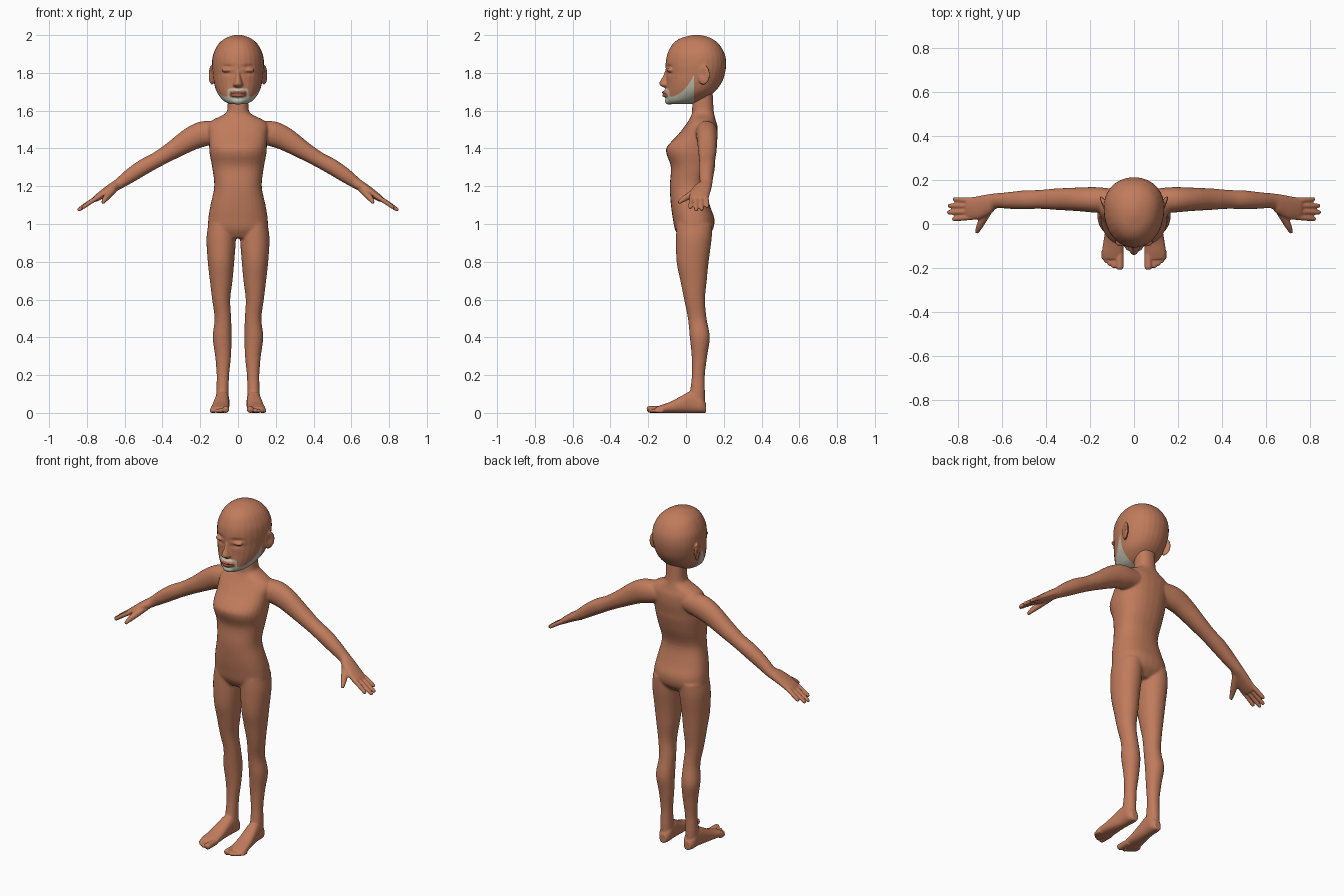
import bpy, bmesh, math
from mathutils import Vector, Matrix

if "Cube" in bpy.data.objects:
    bpy.data.objects.remove(bpy.data.objects["Cube"])

SIDES = 28


def material(name, rgb):
    m = bpy.data.materials.new(name)
    m.diffuse_color = (*rgb, 1)
    m.use_nodes = True
    m.node_tree.nodes["Principled BSDF"].inputs["Base Color"].default_value = m.diffuse_color
    return m


SKIN = material("skin", (0.53, 0.20, 0.108))
BEARD = material("pale_beard", (0.52, 0.52, 0.42))
LIPS = material("lips", (0.38, 0.115, 0.075))


def spline(rows, steps):
    """Catmull-Rom interpolation of rows of numbers."""
    out, n = [], len(rows)
    for i in range(n - 1):
        a, b, c, d = (rows[max(0, min(n - 1, i + k))] for k in (-1, 0, 1, 2))
        for s in range(steps):
            t = s / steps
            out.append([0.5 * (2*q + (r-p)*t + (2*p-5*q+4*r-w)*t*t + (3*q-p-3*r+w)*t**3)
                        for p, q, r, w in zip(a, b, c, d)])
    return out + [list(rows[-1])]


def loft(bm, rings, power=2.0, side=1, steps=4):
    """Skin closed rings; a ring is centre, u axis, v axis, opposite v axis."""
    prev, e = None, 2 / power
    for row in spline([[x for v in r for x in v] for r in rings], steps):
        c, u, v, w = (Vector(row[i:i + 3]) for i in (0, 3, 6, 9))
        ring = []
        for k in range(SIDES):
            a = math.tau * k / SIDES
            cs, sn = math.cos(a), math.sin(a)
            p = c + u * math.copysign(abs(cs)**e, cs) + (v if sn > 0 else w) * abs(sn)**e
            ring.append(bm.verts.new((p.x * side, p.y, p.z)))
        if prev:
            for k in range(SIDES):
                j = (k + 1) % SIDES
                bm.faces.new((prev[k], prev[j], ring[j], ring[k]))
        else:
            bm.faces.new(ring[::-1])
        prev = ring
    bm.faces.new(prev)


def level(z, rx, front, mid, back, x=0):
    """Horizontal ring with separate front and back depth."""
    return (x, mid, z), (rx, 0, 0), (0, back - mid, 0), (0, front - mid, 0)


def tube(points):
    """Rings across a path of (x, y, z, height radius, width radius)."""
    out = []
    for i, (x, y, z, rh, rw) in enumerate(points):
        a, b = points[max(0, i - 1)], points[min(len(points) - 1, i + 1)]
        d = (Vector(b[:3]) - Vector(a[:3])).normalized()
        u = Vector((0, 1, 0)) if abs(d.y) < 0.6 else Vector((1, 0, 0))
        u = (u - d * u.dot(d)).normalized()
        v = d.cross(u)
        out.append(((x, y, z), u * rw, v * rh, -v * rh))
    return out


def blob(bm, c, r, turn=0):
    m = Matrix.Translation(c) @ Matrix.Rotation(turn, 4, 'Z') @ Matrix.Diagonal((*r, 1))
    bmesh.ops.create_uvsphere(bm, u_segments=24, v_segments=16, radius=1, matrix=m)


def fuse(name, bm, voxel, weight):
    """Union the closed pieces into one smooth skin."""
    bmesh.ops.recalc_face_normals(bm, faces=bm.faces)
    me = bpy.data.meshes.new(name)
    bm.to_mesh(me)
    bm.free()
    ob = bpy.data.objects.new(name, me)
    bpy.context.collection.objects.link(ob)

    def bake():
        dg = bpy.context.evaluated_depsgraph_get()
        new = bpy.data.meshes.new_from_object(ob.evaluated_get(dg))
        ob.modifiers.clear()
        ob.data = new

    mod = ob.modifiers.new("fuse", 'REMESH')
    mod.mode, mod.voxel_size = 'VOXEL', voxel
    bake()
    group = ob.vertex_groups.new(name="soft")
    soft = [v.index for v in ob.data.vertices if weight(v.co)]
    group.add(soft, 1, 'REPLACE')
    for its, grp in ((14, "soft"), (2, "")):
        mod = ob.modifiers.new("smooth", 'SMOOTH')
        mod.iterations, mod.vertex_group = its, grp
    bake()
    ob.data.materials.clear()
    ob.data.materials.append(SKIN)
    for p in ob.data.polygons:
        p.use_smooth = True
        p.material_index = 0
    return ob


# Torso and neck
bm = bmesh.new()
loft(bm, [level(*r) for r in (
    (.925, .12, -.03, .04, .10), (.97, .156, -.058, .04, .142), (1.03, .157, -.07, .04, .15),
    (1.1, .146, -.08, .03, .126), (1.2, .126, -.086, .02, .106), (1.3, .137, -.08, .03, .137),
    (1.37, .15, -.103, .03, .155), (1.41, .153, -.10, .04, .16), (1.47, .155, -.045, .06, .168),
    (1.52, .16, -.005, .08, .166), (1.55, .135, .015, .085, .157), (1.58, .075, .03, .09, .15),
    (1.61, .056, .032, .09, .146), (1.72, .056, .04, .09, .14))], 2.3)

for s in (1, -1):
    # Legs
    loft(bm, [level(z, rx, f, (f + b) / 2, b, x) for z, x, rx, f, b in (
        (1.0, .085, .072, -.05, .14), (.92, .089, .078, -.053, .136), (.8, .09, .07, -.05, .12),
        (.7, .089, .06, -.03, .11), (.6, .089, .048, -.01, .101), (.5, .08, .044, .01, .109),
        (.4, .084, .05, .02, .126), (.3, .079, .042, .03, .112), (.2, .08, .033, .031, .1),
        (.12, .082, .033, .022, .1), (.05, .082, .034, .01, .1))], 2.1, s)
    # Feet
    loft(bm, [((x, y, h / 2), (rx, 0, 0), (0, 0, h / 2), (0, 0, -h / 2)) for y, x, rx, h in (
        (.106, .08, .02, .05), (.08, .081, .035, .09), (.03, .083, .037, .115),
        (-.02, .088, .041, .092), (-.08, .093, .046, .06), (-.13, .097, .049, .042),
        (-.16, .098, .043, .03))], 2.4, s)
    # Toes
    for x, y, r in ((.065, -.207, .018), (.092, -.2, .012), (.11, -.19, .011),
                    (.126, -.177, .011), (.139, -.162, .010)):
        loft(bm, tube([(x, -.12, r, r, r), (x, y + .02, r, r, r), (x, y + .006, r, r * .9, r * .9),
                       (x, y, r * .9, r * .5, r * .5)]), 2, s)
    # Arms and palms
    loft(bm, tube([
        (.09, .105, 1.49, .055, .055), (.18, .11, 1.478, .067, .058), (.25, .112, 1.45, .062, .054),
        (.35, .113, 1.388, .048, .049), (.43, .112, 1.34, .041, .043), (.5, .11, 1.302, .042, .043),
        (.57, .107, 1.256, .038, .038), (.63, .105, 1.213, .029, .034), (.665, .09, 1.192, .026, .045),
        (.71, .074, 1.163, .022, .052), (.75, .07, 1.136, .017, .05), (.762, .07, 1.127, .012, .045)]),
        2.1, s)
    # Fingers
    for y0, x, y, z in ((.107, .822, .112, 1.088), (.082, .845, .083, 1.073),
                        (.056, .848, .053, 1.07), (.031, .826, .023, 1.083)):
        loft(bm, tube([(.73, y0, 1.148, .012, .012), ((.73 + x) / 2, (y0 + y) / 2, z / 2 + .577, .012, .012),
                       (x - .008, y, z + .007, .010, .010), (x, y, z, .005, .005)]), 2, s)
    # Thumbs
    loft(bm, tube([(.655, .08, 1.19, .02, .022), (.685, .025, 1.155, .018, .019),
                   (.705, -.015, 1.13, .014, .014), (.716, -.04, 1.112, .008, .008)]), 2, s)
fuse("body", bm, .005, lambda c: abs(c.x) < .62 and c.z > .12)

# Skull and jaw
bm = bmesh.new()
loft(bm, [level(*r) for r in (
    (1.635, .045, -.095, -.04, .03), (1.655, .08, -.105, -.01, .09), (1.70, .113, -.106, .035, .152),
    (1.75, .128, -.104, .05, .19), (1.80, .135, -.106, .07, .207), (1.85, .138, -.108, .075, .213),
    (1.90, .131, -.099, .075, .205), (1.95, .106, -.073, .07, .177), (1.98, .073, -.036, .06, .14),
    (1.995, .038, .01, .055, .1), (2.001, .012, .04, .055, .07))], 2.1)
# Nose, muzzle, lips and chin
loft(bm, [level(z, rx, f, -.09, -.06) for z, rx, f in (
    (1.82, .012, -.107), (1.78, .016, -.123), (1.75, .025, -.14), (1.735, .029, -.138),
    (1.722, .018, -.115))])
blob(bm, (0, -.085, 1.692), (.05, .035, .032))
blob(bm, (0, -.105, 1.696), (.042, .023, .009))
blob(bm, (0, -.103, 1.680), (.036, .023, .010))
blob(bm, (0, -.088, 1.652), (.035, .024, .02))
# Ears and eyelids
for s in (1, -1):
    blob(bm, (s * .138, .092, 1.79), (.012, .036, .052), -s * .4)
    blob(bm, (s * .055, -.083, 1.815), (.03, .02, .014))
head = fuse("head", bm, .004, lambda c: c.z > 1.84 or c.y > .02 and abs(c.x) < .12)

# Press in the eye sockets and ear bowls
for v in head.data.vertices:
    c = v.co
    if c.y < -.03:
        for dz, depth in ((.018, .007), (-.018, .006)):
            q = ((abs(c.x) - .055) / .03)**2 + ((c.z - 1.815 - dz) / .011)**2
            c.y += depth * math.exp(-q)
    q = ((c.y - .09) / .018)**2 + ((c.z - 1.795) / .026)**2
    if abs(c.x) > .14 and q < 3:
        c.x -= math.copysign(.008 * math.exp(-q), c.x)

# Beard, moustache and lips coloured by position
head.data.materials.append(BEARD)
head.data.materials.append(LIPS)
for p in head.data.polygons:
    x, y, z = abs(p.center.x), p.center.y, p.center.z
    edge = 1.672 + .113 * max(0, (y + .1) / .14)**2.3
    mouth = (x / .043)**2 + ((z - 1.688) / .016)**2
    if y < -.1 and mouth < 1:
        p.material_index = 2
    elif y < .042 and z < edge:
        p.material_index = 1
    elif y < -.06 and (x < .05 and 1.706 < z < 1.719 or .045 < x < .056 and z < 1.712):
        p.material_index = 1
